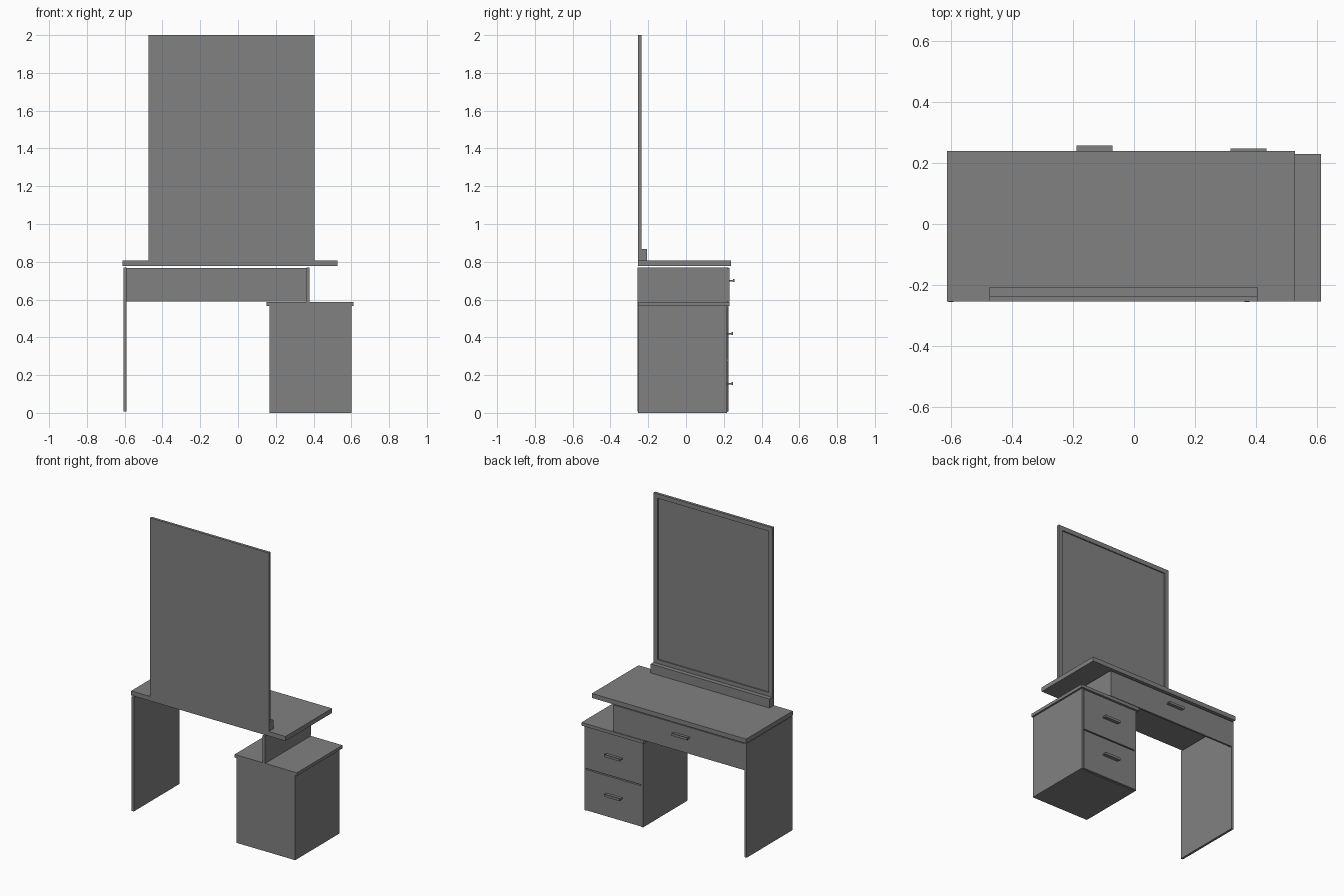
import bpy
import bmesh
from mathutils import Matrix

if "Cube" in bpy.data.objects:
    bpy.data.objects.remove(bpy.data.objects["Cube"])

grey = bpy.data.materials.new("dark_grey")
grey.diffuse_color = (0.22, 0.22, 0.22, 1)
grey.use_nodes = True
grey.node_tree.nodes["Principled BSDF"].inputs["Base Color"].default_value = grey.diffuse_color
SHIFT = 0.002


def box(name, x, y, z):
    """Axis-aligned board given its (min, max) range on each axis."""
    bm = bmesh.new()
    size = [b - a for a, b in (x, y, z)]
    mid = [(a + b) / 2 for a, b in (x, y, z)]
    bmesh.ops.create_cube(bm, size=1, matrix=Matrix.Diagonal((*size, 1)))
    mesh = bpy.data.meshes.new(name)
    bm.to_mesh(mesh)
    bm.free()
    mesh.materials.append(grey)
    ob = bpy.data.objects.new(name, mesh)
    ob.location = (mid[0] + SHIFT, mid[1], mid[2])
    bpy.context.collection.objects.link(ob)
    return ob


def handle(name, x, z, y0, y1):
    """Pull with a T section: thin web and a wider front bar."""
    box(name + "_web", (x - 0.059, x + 0.059), (y0, y1 - 0.007), (z - 0.004, z + 0.004))
    box(name + "_bar", (x - 0.059, x + 0.059), (y1 - 0.007, y1), (z - 0.008, z + 0.008))


BACK = -0.253

# Table top and its supporting panels, open at the back and underneath
box("table_top", (-0.614, 0.526), (BACK, 0.239), (0.777, 0.807))
box("side_leg", (-0.609, -0.593), (-0.256, 0.226), (0.008, 0.770))
box("drawer_side", (0.360, 0.376), (-0.256, 0.216), (0.587, 0.770))
box("drawer_front", (-0.593, 0.376), (0.216, 0.229), (0.590, 0.767))
handle("drawer_handle", -0.132, 0.70, 0.229, 0.257)

# Low cabinet: core, side panels, top, and two inset drawer fronts
box("cabinet_body", (0.178, 0.584), (BACK, 0.204), (0.0, 0.566))
for side, a in (("left", 0.164), ("right", 0.584)):
    box(f"cabinet_side_{side}", (a, a + 0.014), (BACK, 0.217), (0.0, 0.566))
box("cabinet_top", (0.150, 0.610), (BACK, 0.229), (0.566, 0.587))
for i, (z0, z1, zh) in enumerate([(0.004, 0.275, 0.155), (0.283, 0.562, 0.42)]):
    box(f"cabinet_drawer_front_{i}", (0.179, 0.583), (0.204, 0.219), (z0, z1))
    handle(f"cabinet_handle_{i}", 0.373, zh, 0.219, 0.248)

# Mirror: back board, raised frame, and ledge at its foot
X0, X1, Z0, Z1, W = -0.476, 0.403, 0.807, 2.0, 0.03
FRONT, GLASS = -0.235, -0.243
box("mirror_panel", (X0, X1), (BACK, GLASS), (Z0, Z1))
for side, a in (("left", X0), ("right", X1 - W)):
    box(f"mirror_frame_{side}", (a, a + W), (GLASS, FRONT), (Z0, Z1))
box("mirror_frame_top", (X0 + W, X1 - W), (GLASS, FRONT), (Z1 - W, Z1))
box("mirror_frame_bottom", (X0 + W, X1 - W), (GLASS, FRONT), (Z0, 0.893))
box("mirror_ledge", (X0, X1), (FRONT, -0.206), (Z0, 0.867))
